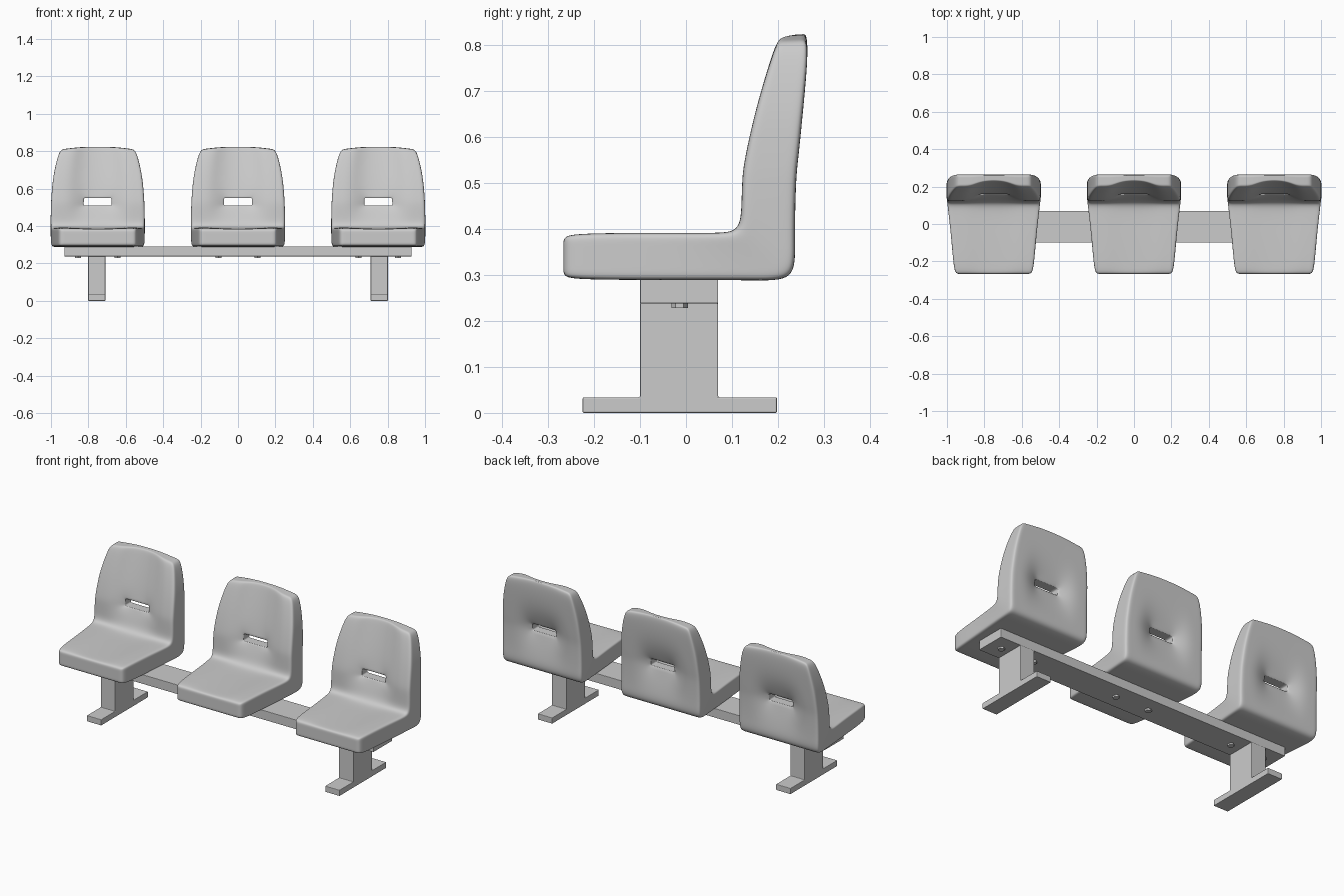
import bpy, bmesh
from mathutils import Matrix

if "Cube" in bpy.data.objects:
    bpy.data.objects.remove(bpy.data.objects["Cube"])

# Moulded seat: rows along the L profile: upper (y, z), lower (y, z), half width, front hollow, rear dent
ROWS = [
    (-.267, .384, -.267, .296, .202, 0, 0),
    (-.235, .391, -.235, .290, .214, 0, 0),
    (-.050, .392, -.050, .289, .229, 0, 0),
    (.070, .391, .150, .289, .245, 0, 0),
    (.117, .395, .240, .286, .251, 0, 0),
    (.121, .450, .236, .370, .252, .014, 0),
    (.122, .510, .239, .510, .250, .034, .03),
    (.127, .550, .244, .550, .248, .032, .03),
    (.151, .660, .255, .660, .240, .034, 0),
    (.187, .775, .266, .775, .214, .034, 0),
    (.201, .808, .262, .810, .197, .030, 0),
]
COLS = [-1, -.87, -.6, -.3, .3, .6, .87, 1]
LAYERS = [0, .22, .78, 1]
HOLE_ROW, HOLE_COL = 6, 3


def seat_mesh():
    bm = bmesh.new()
    crease = bm.edges.layers.float.new("crease_edge")
    ni, nj, nk = len(ROWS), len(COLS), len(LAYERS)
    verts = {}

    def vert(key):
        if key not in verts:
            i, j, k = key
            fy, fz, by, bz, hw, hollow, dent = ROWS[i]
            u, t = COLS[j], LAYERS[k]
            if abs(u) < .4:
                fy += hollow
                by -= dent
                if 1 <= i <= 3:
                    fz -= .006
            z = fz + (bz - fz) * t
            if i >= ni - 2:
                z += .016 * (1 - u * u)
            verts[key] = bm.verts.new((u * hw, fy + (by - fy) * t, z))
        return verts[key]

    def filled(c):
        inside = 0 <= c[0] < ni - 1 and 0 <= c[1] < nj - 1 and 0 <= c[2] < nk - 1
        return inside and (c[0], c[1]) != (HOLE_ROW, HOLE_COL)

    # Skin every cell face that borders empty space, including the slot walls
    for i in range(ni - 1):
        for j in range(nj - 1):
            for k in range(nk - 1):
                cell = (i, j, k)
                if not filled(cell):
                    continue
                for axis in range(3):
                    for step in (-1, 1):
                        near = list(cell)
                        near[axis] += step
                        if filled(near):
                            continue
                        a, b = [x for x in range(3) if x != axis]
                        quad = []
                        for da, db in ((0, 0), (1, 0), (1, 1), (0, 1)):
                            p = list(cell)
                            p[axis] += step > 0
                            p[a] += da
                            p[b] += db
                            quad.append(vert(tuple(p)))
                        bm.faces.new(quad)

    # Keep the slot rim crisp
    rim = {v for (i, j, k), v in verts.items()
           if i in (HOLE_ROW, HOLE_ROW + 1) and j in (HOLE_COL, HOLE_COL + 1)}
    for e in bm.edges:
        if e.verts[0] in rim and e.verts[1] in rim:
            e[crease] = .75
    bmesh.ops.recalc_face_normals(bm, faces=bm.faces)
    for f in bm.faces:
        f.smooth = True
    me = bpy.data.meshes.new("seat")
    bm.to_mesh(me)
    bm.free()
    return me


def add_object(name, me, x=0, bevel=0):
    ob = bpy.data.objects.new(name, me)
    ob.location.x = x
    bpy.context.collection.objects.link(ob)
    if bevel:
        m = ob.modifiers.new("bevel", 'BEVEL')
        m.width, m.segments = bevel, 2
    return ob


def extrude_profile(name, pts, half):
    """Solid from a (y, z) outline, extruded along x."""
    bm = bmesh.new()
    face = bm.faces.new([bm.verts.new((-half, y, z)) for y, z in pts])
    geo = bmesh.ops.extrude_face_region(bm, geom=[face])["geom"]
    bmesh.ops.translate(bm, vec=(2 * half, 0, 0),
                        verts=[g for g in geo if isinstance(g, bmesh.types.BMVert)])
    bmesh.ops.recalc_face_normals(bm, faces=bm.faces)
    me = bpy.data.meshes.new(name)
    bm.to_mesh(me)
    bm.free()
    return me


def bolt_mesh():
    bm = bmesh.new()
    bmesh.ops.create_cone(bm, cap_ends=True, segments=6, radius1=.018, radius2=.018,
                          depth=.014, matrix=Matrix.Translation((0, -.014, .235)))
    me = bpy.data.meshes.new("bolt")
    bm.to_mesh(me)
    bm.free()
    return me


# Seats with two bolts each
seat, bolt = seat_mesh(), bolt_mesh()
for x in (-.75, 0, .75):
    ob = add_object("seat", seat, x)
    sub = ob.modifiers.new("smooth", 'SUBSURF')
    sub.levels = sub.render_levels = 3
    for dx in (-.105, .105):
        add_object("bolt", bolt, x + dx)

# Beam under the seats
beam = extrude_profile("beam", [(-.1, .238), (.07, .238), (.07, .291), (-.1, .291)], .928)
add_object("beam", beam, 0, .002)

# Inverted T legs
leg = extrude_profile("leg", [(-.225, 0), (.198, 0), (.198, .034), (.07, .034),
                              (.07, .24), (-.1, .24), (-.1, .034), (-.225, .034)], .046)
for x in (-.755, .755):
    add_object("leg", leg, x, .003)
